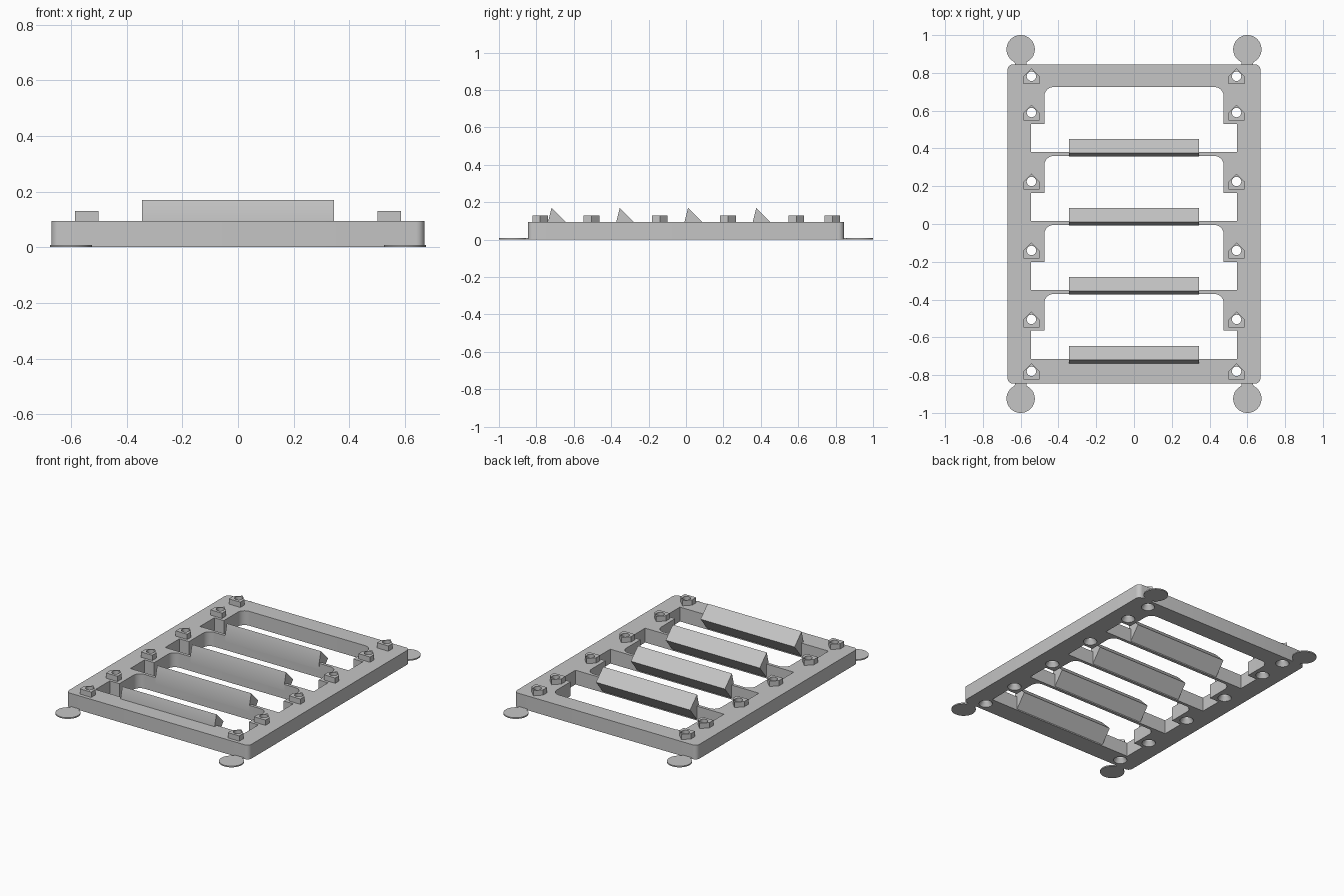
import bpy, bmesh
from math import sin, cos, pi, radians

if "Cube" in bpy.data.objects:
    bpy.data.objects.remove(bpy.data.objects["Cube"])

# Plain grey plastic
grey = bpy.data.materials.new("plain_grey")
grey.use_nodes = True
colour = (0.56, 0.56, 0.56, 1)
grey.diffuse_color = colour
grey.node_tree.nodes["Principled BSDF"].inputs["Base Color"].default_value = colour

TOP = 0.095
PITCH = 0.365
SILLS = [0.38 - PITCH * i for i in range(4)]
HOLE_X = 0.543
HOLE_Y = [0.782, 0.59, 0.225, -0.14, -0.505, -0.78]
HOLES = [(s * HOLE_X, y) for s in (-1, 1) for y in HOLE_Y]


def arc(cx, cy, r, start, end, n):
    """Points along an arc, angles in degrees."""
    angles = [radians(start + (end - start) * i / n) for i in range(n + 1)]
    return [(cx + r * cos(a), cy + r * sin(a)) for a in angles]


def loft(bm, rings):
    """Closed solid through rings of equal point count."""
    loops = [[bm.verts.new(p) for p in ring] for ring in rings]
    n = len(loops[0])
    for a, b in zip(loops, loops[1:]):
        for i in range(n):
            j = (i + 1) % n
            bm.faces.new((a[i], a[j], b[j], b[i]))
    bm.faces.new(loops[0][::-1])
    bm.faces.new(loops[-1])


def prism(bm, outline, z0, z1):
    loft(bm, [[(x, y, z) for x, y in outline] for z in (z0, z1)])


def finish(bm, name):
    bmesh.ops.recalc_face_normals(bm, faces=bm.faces)
    mesh = bpy.data.meshes.new(name)
    bm.to_mesh(mesh)
    bm.free()
    mesh.materials.append(grey)
    obj = bpy.data.objects.new(name, mesh)
    bpy.context.collection.objects.link(obj)
    return obj


def cut(obj, cutter):
    mod = obj.modifiers.new("cut", "BOOLEAN")
    mod.operation = "DIFFERENCE"
    mod.solver = "EXACT"
    mod.object = cutter
    bpy.context.view_layer.objects.active = obj
    bpy.ops.object.modifier_apply(modifier=mod.name)


# Window cutters: wide at the sill, narrower with rounded corners above
bm = bmesh.new()
for sill in SILLS:
    step, head, r = sill + 0.15, sill + 0.345, 0.05
    right = [(0.545, sill), (0.545, step), (0.475, step)]
    right += arc(0.475 - r, head - r, r, 0, 90, 8)
    prism(bm, right + [(-x, y) for x, y in reversed(right)], -0.1, 0.3)
windows = finish(bm, "window_cutter")

# Countersunk screw hole cutters
bm = bmesh.new()
for x, y in HOLES:
    steps = [(0.042, -0.02), (0.042, 0.004), (0.025, 0.03), (0.025, 0.3)]
    loft(bm, [[(px, py, z) for px, py in arc(x, y, r, 0, 345, 23)] for r, z in steps])
holes = finish(bm, "hole_cutter")

# Main frame with rounded corners
bm = bmesh.new()
w, d, r = 0.67, 0.845, 0.03
outline = []
for sx, sy, start in ((1, 1, 0), (-1, 1, 90), (-1, -1, 180), (1, -1, 270)):
    outline += arc(sx * (w - r), sy * (d - r), r, start, start + 90, 6)
prism(bm, outline, 0, TOP)
frame = finish(bm, "frame")
cut(frame, windows)
cut(frame, holes)

# Pointed bosses around the screw holes
bm = bmesh.new()
for x, y in HOLES:
    s = 0.042
    prism(bm, [(x - s, y - s), (x + s, y - s), (x + s, y), (x, y + s), (x - s, y)],
          TOP - 0.002, 0.13)
bosses = finish(bm, "screw_bosses")
cut(bosses, holes)

# Angled catch bars along each sill
bars = []
for i, sill in enumerate(SILLS):
    bm = bmesh.new()
    profile = [(-0.016, 0.004), (-0.003, 0.004), (0.07, TOP), (-0.004, 0.17), (-0.023, TOP)]
    loft(bm, [[(x, sill + y, z) for y, z in profile] for x in (-0.345, 0.345)])
    bars.append(finish(bm, "catch_bar_%d" % (i + 1)))

# Thin corner discs with short necks
discs = []
for sx, side in ((1, "left"), (-1, "right")):
    for sy, end in ((1, "back"), (-1, "front")):
        bm = bmesh.new()
        outline = arc(0.6, 0.925, 0.075, -65, 245, 40) + [(0.57, 0.84), (0.63, 0.84)]
        prism(bm, [(sx * x, sy * y) for x, y in outline], 0, 0.008)
        discs.append(finish(bm, "corner_disc_%s_%s" % (end, side)))

for cutter in (windows, holes):
    bpy.data.objects.remove(cutter)

# Smooth round edges, keep corners sharp
bpy.ops.object.select_all(action="DESELECT")
for obj in [frame, bosses] + bars + discs:
    obj.select_set(True)
bpy.context.view_layer.objects.active = frame
bpy.ops.object.shade_smooth_by_angle(angle=radians(30))
